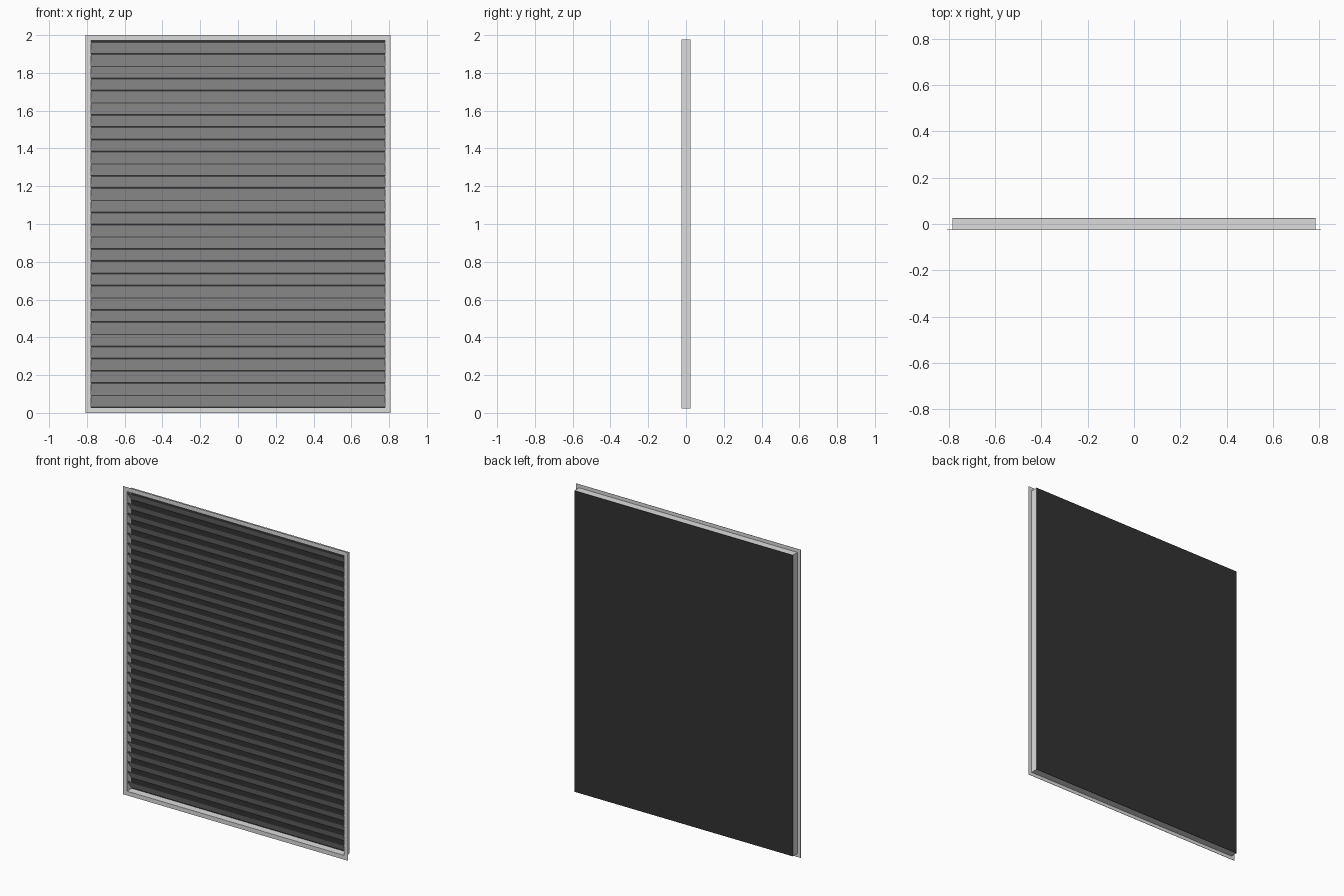
import bpy
import bmesh

HALF_W, HEIGHT = 0.807, 2.0
FRONT, BACK = -0.025, 0.025
SHEET = 0.002           # sheet metal thickness
BOX, INNER = 0.0225, 0.0275   # insets of the box's outer and inner walls
SLATS, PITCH, TOP = 30, 0.0645, 1.9645

if "Cube" in bpy.data.objects:
    bpy.data.objects.remove(bpy.data.objects["Cube"], do_unlink=True)


def material(name, value):
    mat = bpy.data.materials.new(name)
    mat.use_nodes = True
    colour = (value, value, value, 1)
    mat.diffuse_color = colour
    mat.node_tree.nodes["Principled BSDF"].inputs["Base Color"].default_value = colour
    return mat


def finish(bm, name, mat):
    bmesh.ops.recalc_face_normals(bm, faces=bm.faces)
    mesh = bpy.data.meshes.new(name)
    bm.to_mesh(mesh)
    bm.free()
    mesh.materials.append(mat)
    obj = bpy.data.objects.new(name, mesh)
    bpy.context.collection.objects.link(obj)
    return obj


def mitred_frame(name, profile, mat):
    """Sweep an (inset, depth) profile around the rectangle with mitred corners."""
    bm = bmesh.new()
    rings = []
    for sx, top in ((-1, 0), (1, 0), (1, 1), (-1, 1)):
        rings.append([bm.verts.new((sx * (HALF_W - inset), y,
                                    HEIGHT - inset if top else inset))
                      for inset, y in profile])
    n = len(profile)
    for c in range(4):
        a, b = rings[c], rings[(c + 1) % 4]
        for i in range(n):
            j = (i + 1) % n
            bm.faces.new((a[i], a[j], b[j], b[i]))
    return finish(bm, name, mat)


def extrusion(name, profile, half_width, mat):
    """Extrude a (y, z) profile along x."""
    bm = bmesh.new()
    left, right = ([bm.verts.new((x, y, z)) for y, z in profile]
                   for x in (-half_width, half_width))
    bm.faces.new(left)
    bm.faces.new(right)
    n = len(profile)
    for i in range(n):
        j = (i + 1) % n
        bm.faces.new((left[i], left[j], right[j], right[i]))
    return finish(bm, name, mat)


grey = material("light grey metal", 0.72)
black = material("charcoal backing", 0.032)

# Frame: thin front flange with a shallow box behind it
mitred_frame("frame", [(0, FRONT), (0, FRONT + SHEET), (BOX, FRONT + SHEET),
                       (BOX, BACK - SHEET), (INNER, BACK - SHEET),
                       (INNER, FRONT)], grey)

# Backing sheet closing the rear of the box
extrusion("back_panel", [(BACK - SHEET, BOX), (BACK, BOX),
                         (BACK, HEIGHT - BOX), (BACK - SHEET, HEIGHT - BOX)],
          HALF_W - BOX, black)

# Slats: top edge forward, sloping down towards the back
y0, y1, drop, thick = FRONT + 0.001, BACK - SHEET, 0.06, 0.0025
slat = extrusion("slat_01", [(y0, 0), (y0, -thick), (y1, -drop - thick), (y1, -drop)],
                 HALF_W - INNER, grey)
slat.location.z = TOP
for i in range(1, SLATS):
    copy = bpy.data.objects.new(f"slat_{i + 1:02d}", slat.data)
    copy.location.z = TOP - i * PITCH
    bpy.context.collection.objects.link(copy)
